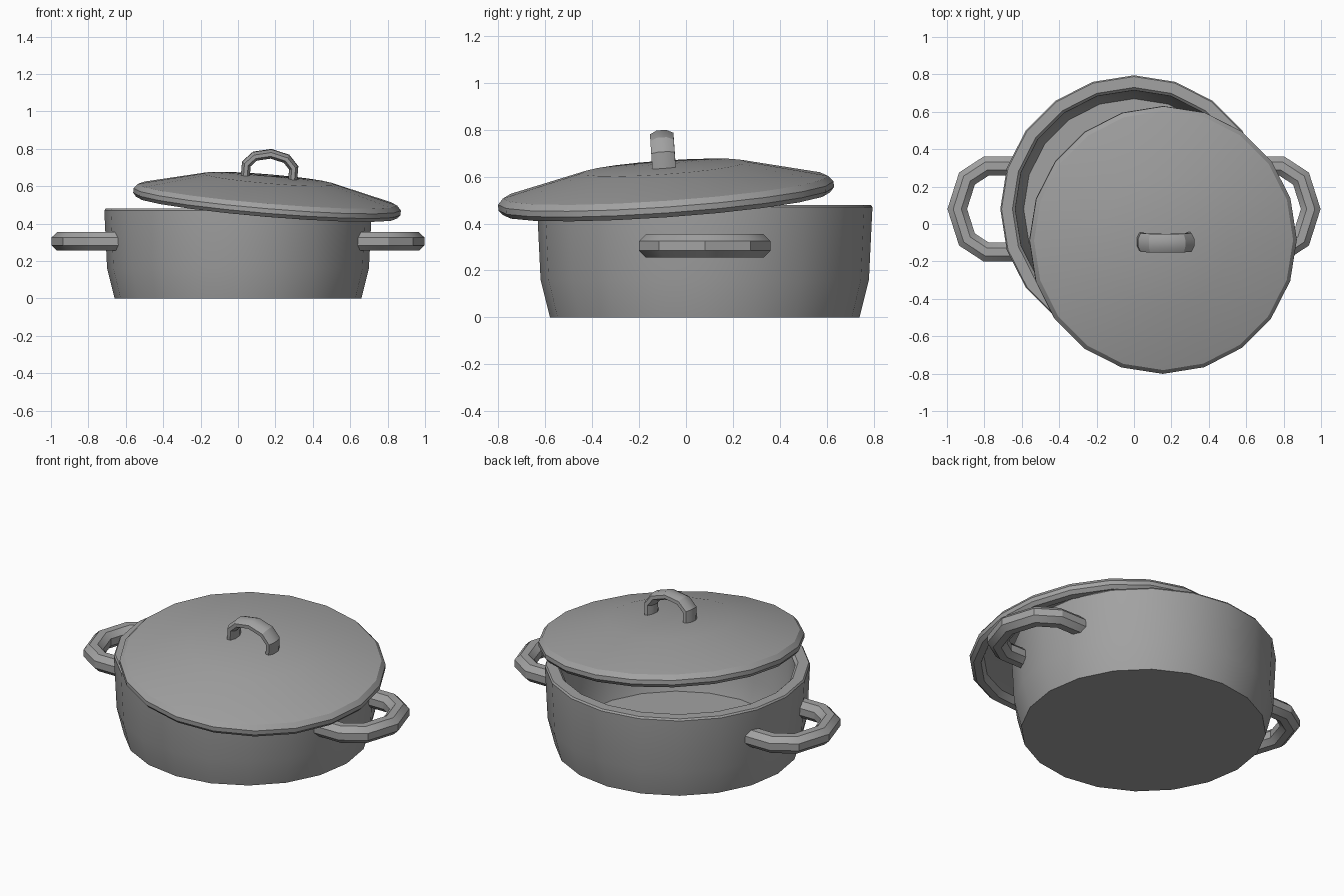
import bpy, bmesh, math
from mathutils import Matrix, Vector

cube = bpy.data.objects.get("Cube")
if cube:
    bpy.data.objects.remove(cube, do_unlink=True)

metal = bpy.data.materials.new("grey_metal")
metal.use_nodes = True
grey = (0.36, 0.36, 0.36, 1)
metal.diffuse_color = grey
metal.node_tree.nodes["Principled BSDF"].inputs["Base Color"].default_value = grey


def finish(name, bm, matrix):
    """Turn a bmesh into a placed, shaded object."""
    bmesh.ops.recalc_face_normals(bm, faces=bm.faces)
    mesh = bpy.data.meshes.new(name)
    bm.to_mesh(mesh)
    bm.free()
    mesh.materials.append(metal)
    obj = bpy.data.objects.new(name, mesh)
    bpy.context.collection.objects.link(obj)
    obj.matrix_world = matrix
    bpy.ops.object.select_all(action='DESELECT')
    obj.select_set(True)
    bpy.context.view_layer.objects.active = obj
    bpy.ops.object.shade_smooth_by_angle(angle=math.radians(30))
    return obj


def lathe(name, profile, matrix, sides=20):
    """Closed turned shape; the profile starts and ends on the axis."""
    bm = bmesh.new()
    rings = []
    for r, z in profile:
        if r == 0:
            rings.append([bm.verts.new((0, 0, z))] * sides)
        else:
            angles = [math.tau * i / sides for i in range(sides)]
            rings.append([bm.verts.new((r * math.cos(a), r * math.sin(a), z)) for a in angles])
    for low, high in zip(rings, rings[1:]):
        for i in range(sides):
            j = (i + 1) % sides
            corners = [low[i], low[j], high[j], high[i]]
            bm.faces.new(list(dict.fromkeys(corners)))
    return finish(name, bm, matrix)


def handle(name, half_path, half_thick, half_wide, matrix):
    """Octagonal bar swept along a mirrored planar path with mitred bends."""
    path = [Vector(p) for p in half_path]
    path += [Vector((u, -v)) for u, v in half_path[-2::-1]]
    bm = bmesh.new()
    rings = []
    scale = 1 / math.cos(math.pi / 8)
    for i, p in enumerate(path):
        before = (p - path[max(i - 1, 0)]).normalized()
        after = (path[min(i + 1, len(path) - 1)] - p).normalized()
        along = (before + after).normalized()
        stretch = 1 / along.dot(after if after.length else before)
        side = Vector((-along.y, along.x)) * stretch * half_thick * scale
        ring = []
        for k in range(8):
            a = math.tau * (k + 0.5) / 8
            q = p + side * math.cos(a)
            ring.append(bm.verts.new((q.x, q.y, half_wide * scale * math.sin(a))))
        rings.append(ring)
    for r, s in zip(rings, rings[1:]):
        for k in range(8):
            j = (k + 1) % 8
            bm.faces.new((r[k], r[j], s[j], s[k]))
    bm.faces.new(rings[0])
    bm.faces.new(rings[-1])
    return finish(name, bm, matrix)


# Pot body, hollow with a thick rim
pot_place = Matrix.Translation((0, 0.08, 0))
lathe("pot_body", [(0, 0), (0.66, 0), (0.70, 0.16), (0.715, 0.47), (0.708, 0.48),
                   (0.65, 0.48), (0.635, 0.465), (0.625, 0.16), (0.59, 0.04), (0, 0.04)],
      pot_place)

# Side handles
side_path = [(0.63, 0.23), (0.79, 0.23), (0.893, 0.163), (0.945, 0)]
for name, turn in (("left_handle", 0), ("right_handle", math.pi)):
    handle(name, side_path, 0.05, 0.05,
           Matrix.Translation((0, 0.08, 0.305)) @ Matrix.Rotation(turn, 4, 'Z'))

# Lid, leaning on the rim
tilt = Vector((0, 0, 1)).rotation_difference(Vector((0.084, -0.07, 1)))
lid_place = Matrix.Translation((0.155, -0.085, 0.515)) @ tilt.to_matrix().to_4x4()
lathe("lid", [(0, 0.10), (0.35, 0.085), (0.64, 0.005), (0.66, -0.033), (0.70, -0.03),
              (0.717, -0.01), (0.717, 0.015), (0.695, 0.04), (0.35, 0.125), (0, 0.14)],
      lid_place)

# Lid handle, an arch standing on the lid
upright = Matrix(((0, 1, 0, 0), (0, 0, 1, 0), (1, 0, 0, 0), (0, 0, 0, 1)))
handle("lid_handle", [(0.11, 0.127), (0.195, 0.127), (0.24, 0.085), (0.26, 0)],
       0.024, 0.05, lid_place @ upright)
